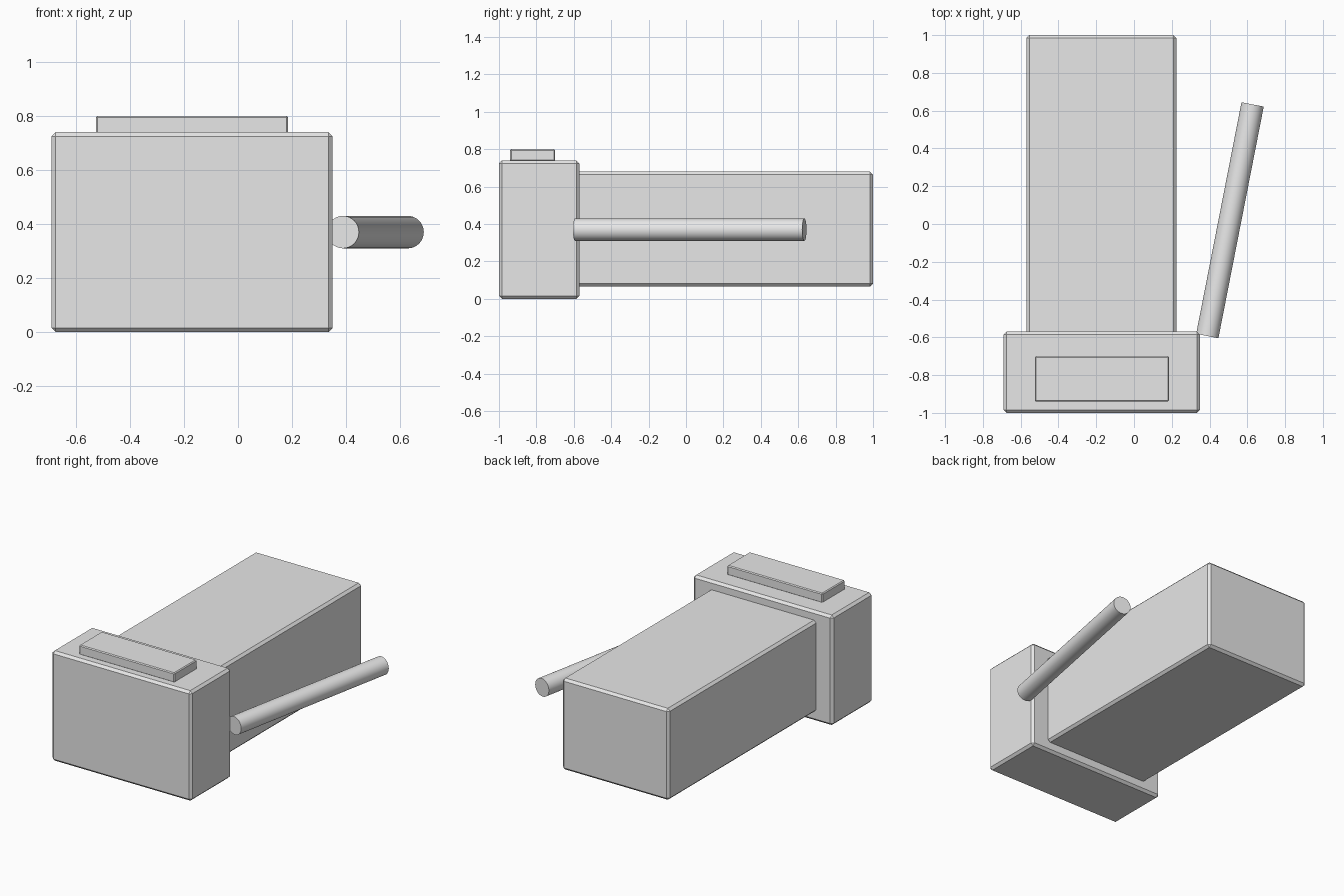
import bpy
from math import radians
from mathutils import Vector

cube = bpy.data.objects.get("Cube")
if cube:
    bpy.data.objects.remove(cube, do_unlink=True)

# One plain grey for everything
grey = bpy.data.materials.new("plain grey")
grey.use_nodes = True
grey.diffuse_color = (0.8, 0.8, 0.8, 1)
grey.node_tree.nodes["Principled BSDF"].inputs["Base Color"].default_value = (0.8, 0.8, 0.8, 1)


def box(name, low, high, bevel):
    """Chamfered box between two corners."""
    low, high = Vector(low), Vector(high)
    bpy.ops.mesh.primitive_cube_add(size=1, location=(low + high) / 2)
    ob = bpy.context.object
    ob.name = name
    ob.scale = high - low
    bpy.ops.object.transform_apply(location=False, rotation=False, scale=True)
    mod = ob.modifiers.new("chamfer", "BEVEL")
    mod.width = bevel
    mod.segments = 1
    ob.data.materials.append(grey)
    return ob


def rod(name, start, end, radius):
    """Smooth cylinder between two points."""
    start, end = Vector(start), Vector(end)
    axis = end - start
    bpy.ops.mesh.primitive_cylinder_add(
        vertices=32, radius=radius, depth=axis.length, location=(start + end) / 2)
    ob = bpy.context.object
    ob.name = name
    ob.rotation_euler = axis.to_track_quat("Z", "Y").to_euler()
    ob.data.materials.append(grey)
    bpy.ops.object.shade_smooth_by_angle(angle=radians(30))
    return ob


# Wide front block, long rear body, and raised plate on top
box("front_block", (-0.69, -1.0, 0.0), (0.35, -0.57, 0.74), 0.016)
box("rear_body", (-0.57, -0.585, 0.065), (0.225, 1.0, 0.68), 0.016)
box("top_plate", (-0.525, -0.94, 0.735), (0.185, -0.70, 0.80), 0.006)

# Angled handle rod at the left side
rod("side_rod", (0.388, -0.593, 0.37), (0.628, 0.633, 0.37), 0.06)
